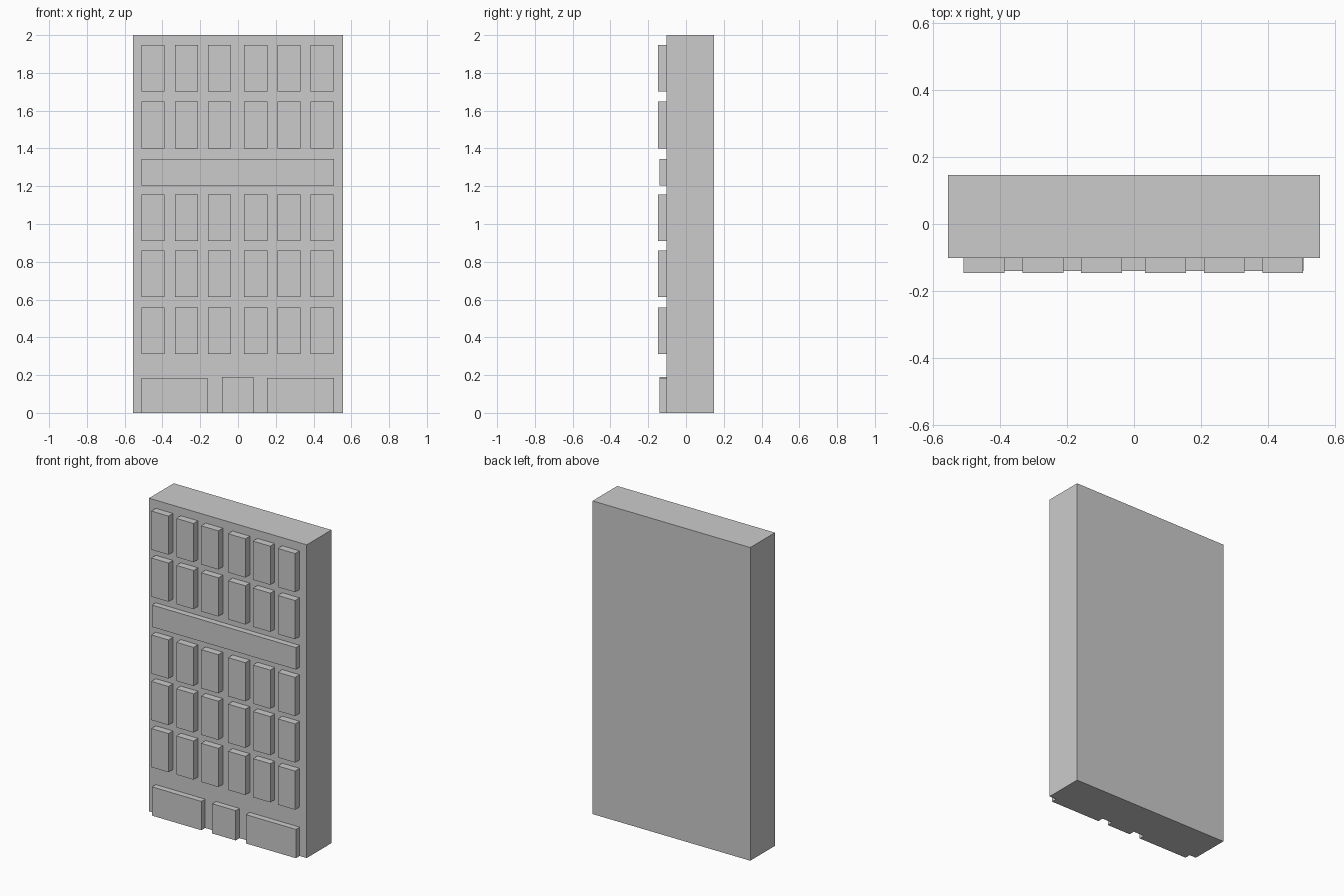
import bpy
import bmesh
from mathutils import Matrix, Vector

if "Cube" in bpy.data.objects:
    bpy.data.objects.remove(bpy.data.objects["Cube"])


def add_box(bm, x0, x1, y0, y1, z0, z1):
    centre = Vector(((x0 + x1) / 2, (y0 + y1) / 2, (z0 + z1) / 2))
    size = Matrix.Diagonal((x1 - x0, y1 - y0, z1 - z0, 1))
    bmesh.ops.create_cube(bm, size=1, matrix=Matrix.Translation(centre) @ size)


def make_part(name, boxes):
    bm = bmesh.new()
    for box in boxes:
        add_box(bm, *box)
    mesh = bpy.data.meshes.new(name)
    bm.to_mesh(mesh)
    bm.free()
    obj = bpy.data.objects.new(name, mesh)
    bpy.context.collection.objects.link(obj)
    return obj


FRONT = -0.102         # wall face
WINDOW_FRONT = -0.147
PANEL_FRONT = -0.14

# Main building slab
make_part("building_body", [(-0.557, 0.557, FRONT, 0.147, 0, 2)])

# Six windows per floor
columns = [-0.449, -0.272, -0.097, 0.094, 0.27, 0.445]
floors = [0.312, 0.613, 0.91, 1.401, 1.701]
w, h = 0.122, 0.247
for i, z in enumerate(floors):
    make_part(f"window_row_{i + 1}",
              [(x - w / 2, x + w / 2, WINDOW_FRONT, FRONT, z, z + h) for x in columns])

# Wide band between the upper and lower floors
make_part("sign_band", [(-0.51, 0.507, PANEL_FRONT, FRONT, 1.205, 1.345)])

# Ground floor shop windows and door
make_part("shop_window_left", [(-0.51, -0.161, PANEL_FRONT, FRONT, 0, 0.184)])
make_part("shop_window_right", [(0.154, 0.507, PANEL_FRONT, FRONT, 0, 0.184)])
make_part("door", [(-0.084, 0.082, PANEL_FRONT, FRONT, 0, 0.19)])
